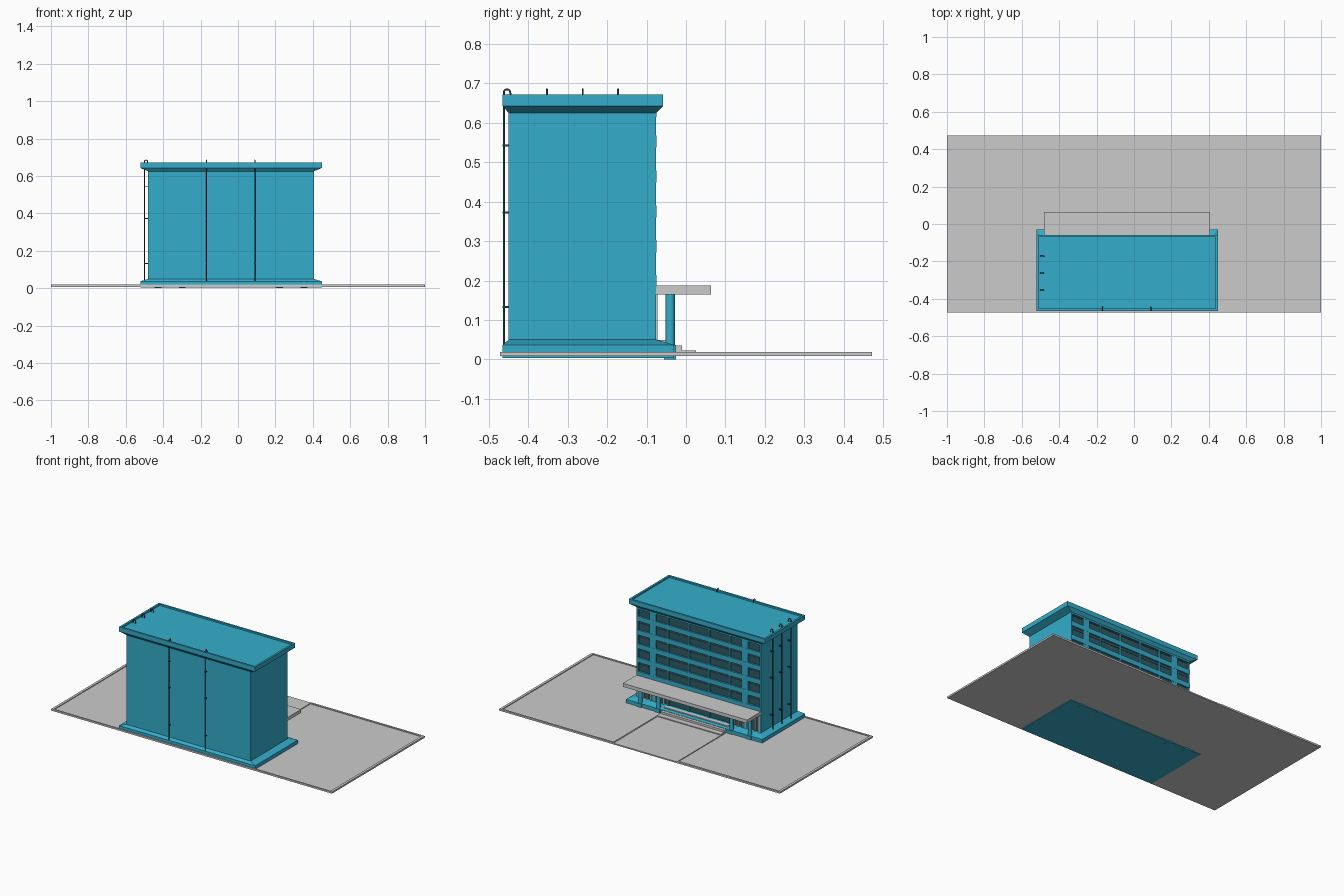
import bpy, bmesh, math

if "Cube" in bpy.data.objects:
    bpy.data.objects.remove(bpy.data.objects["Cube"])

def material(name, col):
    m = bpy.data.materials.new(name)
    m.diffuse_color = (*col, 1)
    m.use_nodes = True
    m.node_tree.nodes["Principled BSDF"].inputs["Base Color"].default_value = m.diffuse_color
    return m

BLUE = material("blue_paint", (0.035, 0.42, 0.6))
DARK = material("dark_glass", (0.03, 0.1, 0.13))
IRON = material("pipe_iron", (0.02, 0.05, 0.06))

def finish(name, bm, mat=None):
    bmesh.ops.recalc_face_normals(bm, faces=bm.faces)
    me = bpy.data.meshes.new(name)
    bm.to_mesh(me)
    bm.free()
    ob = bpy.data.objects.new(name, me)
    bpy.context.collection.objects.link(ob)
    if mat:
        me.materials.append(mat)
    return ob

def add_loft(bm, rings):
    """Stack of rectangles (x0, x1, y0, y1, z), capped at both ends."""
    loops = [[bm.verts.new(p) for p in
              ((a, c, z), (b, c, z), (b, d, z), (a, d, z))] for a, b, c, d, z in rings]
    for lo, hi in zip(loops, loops[1:]):
        for i in range(4):
            j = (i + 1) % 4
            bm.faces.new((lo[i], lo[j], hi[j], hi[i]))
    bm.faces.new(loops[0][::-1])
    bm.faces.new(loops[-1])

def loft(name, rings, mat=None):
    bm = bmesh.new()
    add_loft(bm, rings)
    return finish(name, bm, mat)

def boxes(name, items, mat=None):
    """Boxes given as (x0, x1, y0, y1, z0, z1)."""
    bm = bmesh.new()
    for a, b, c, d, z0, z1 in items:
        add_loft(bm, [(a, b, c, d, z0), (a, b, c, d, z1)])
    return finish(name, bm, mat)

# Building footprint and overhang rectangles
X0, X1, Y0, Y1 = -0.48, 0.405, -0.45, -0.075
CX = (X0 + X1) / 2
WALL = (X0, X1, Y0, Y1)
ROOF = (-0.522, 0.448, -0.465, -0.058)
BASE = (-0.522, 0.448, -0.465, -0.03)

# Ground slabs, path and raised kerbs
P0, P1 = -0.265, 0.19
GY0, GY1 = -0.472, 0.472
boxes("lawn_slab", [(-1, P0, GY0, GY1, 0.008, 0.014), (P1, 1, GY0, GY1, 0.008, 0.014),
                    (P0, P1, GY0, -0.02, 0.008, 0.014)])
boxes("entrance_path", [(P0, P1, -0.02, GY1, 0.008, 0.016)])
K = 0.016
boxes("kerb", [(-1, -1 + K, GY0, GY1, 0.008, 0.019), (1 - K, 1, GY0, GY1, 0.008, 0.019),
               (-1 + K, 1 - K, GY0, GY0 + K * 0.6, 0.008, 0.019),
               (-1 + K, P0, GY1 - 0.012, GY1, 0.008, 0.019),
               (P1, 1 - K, GY1 - 0.012, GY1, 0.008, 0.019),
               (P0 - 0.004, P0 + 0.004, -0.02, GY1, 0.008, 0.019),
               (P1 - 0.004, P1 + 0.004, -0.02, GY1, 0.008, 0.019)])

# Plinth, main block and roof with parapet rim
loft("plinth", [(*BASE, 0.004), (*BASE, 0.037), (*WALL, 0.05)], BLUE)
loft("main_block", [(X0, X1, Y0, Y1 - 0.012, 0.045), (X0, X1, Y0, Y1 - 0.012, 0.63)], BLUE)
r = 0.012
inner = (ROOF[0] + r, ROOF[1] - r, ROOF[2] + r, ROOF[3] - r)
loft("roof", [(*WALL, 0.625), (*ROOF, 0.643), (*ROOF, 0.672),
              (*inner, 0.672), (*inner, 0.662)], BLUE)

# Facade: glass sheet behind bands, piers and mullions
boxes("window_glass", [(X0 + 0.003, X1 - 0.003, Y1 - 0.014, Y1 - 0.01, 0.05, 0.626)], DARK)
FLOOR, FIRST = 0.0885, 0.187
bands = [(X0, X1, Y1 - 0.013, Y1, FIRST + i * FLOOR - 0.004, FIRST + i * FLOOR + 0.027)
         for i in range(5)] + [(X0, X1, Y1 - 0.013, Y1, 0.615, 0.627)]
boxes("floor_bands", bands, BLUE)
piers = []
for s in (-1, 1):
    for off, w in ((0.438, 0.009), (0.328, 0.045), (0.22, 0.01), (0.072, 0.01)):
        c = CX + s * off
        piers.append((c - w / 2, c + w / 2, Y1 - 0.013, Y1 - 0.001, 0.05, 0.626))
boxes("facade_piers", piers, BLUE)
frames = []
for i in range(5):
    z = FIRST + i * FLOOR + 0.068
    frames.append((X0 + 0.004, X1 - 0.004, Y1 - 0.011, Y1 - 0.008, z, z + 0.003))
boxes("window_transoms", frames, DARK)

# Ground floor slats beside the entrance
slats = []
for s in (-1, 1):
    for i in range(7):
        c = CX + s * (0.43 - i * 0.03)
        slats.append((c - 0.004, c + 0.004, Y1 - 0.01, Y1 + 0.003, 0.045, 0.165))
boxes("ground_floor_slats", slats)

# Canopy, steps and columns
boxes("canopy", [(X0, X1, Y1 - 0.005, 0.064, 0.165, 0.187)])
boxes("entrance_steps", [(P0, P1, -0.075, -0.048, 0.03, 0.049),
                         (P0, P1, -0.06, -0.01, 0.012, 0.035),
                         (P0, P1, -0.03, 0.025, 0.008, 0.022)])
for i, off in enumerate((-0.39, -0.26, 0.26, 0.39)):
    x = CX + off
    bpy.ops.mesh.primitive_cylinder_add(vertices=20, radius=0.012, depth=0.135,
                                        location=(x, -0.04, 0.0985))
    col = bpy.context.object
    col.name = f"column_{i + 1}"
    col.data.materials.append(BLUE)
    bpy.ops.object.shade_smooth_by_angle(angle=math.radians(40))
    boxes(f"column_base_{i + 1}", [(x - 0.018, x + 0.018, -0.056, -0.025, 0, 0.036)], BLUE)

# Drain pipes with hooked tops and wall brackets
def drain_pipe(name, x, y, dx, dy):
    cu = bpy.data.curves.new(name, 'CURVE')
    cu.dimensions = '3D'
    cu.bevel_depth = 0.0028
    cu.bevel_resolution = 1
    cu.use_fill_caps = True
    pts = [(x, y, 0.03), (x, y, 0.678)]
    for k in range(1, 7):
        a = math.pi * k / 6
        t = 0.008 * (1 - math.cos(a))
        pts.append((x + dx * t, y + dy * t, 0.678 + 0.007 * math.sin(a)))
    pts.append((x + dx * 0.018, y + dy * 0.018, 0.664))
    sp = cu.splines.new('POLY')
    sp.points.add(len(pts) - 1)
    for p, co in zip(sp.points, pts):
        p.co = (*co, 1)
    ob = bpy.data.objects.new(name, cu)
    bpy.context.collection.objects.link(ob)
    cu.materials.append(IRON)
    ends = (x + dx * abs(X0 - x), y + dy * abs(Y0 - y))
    xs, ys = sorted((x, ends[0])), sorted((y, ends[1]))
    e = 0.0035
    boxes(name + "_brackets", [(xs[0] - e, xs[1] + e, ys[0] - e, ys[1] + e, z, z + 0.005)
                               for z in (0.13, 0.37, 0.54)], IRON)

for i, x in enumerate((-0.168, 0.09)):
    drain_pipe(f"front_drain_pipe_{i + 1}", x, -0.462, 0, 1)
for i, y in enumerate((-0.353, -0.262, -0.172)):
    drain_pipe(f"side_drain_pipe_{i + 1}", -0.5, y, 1, 0)
